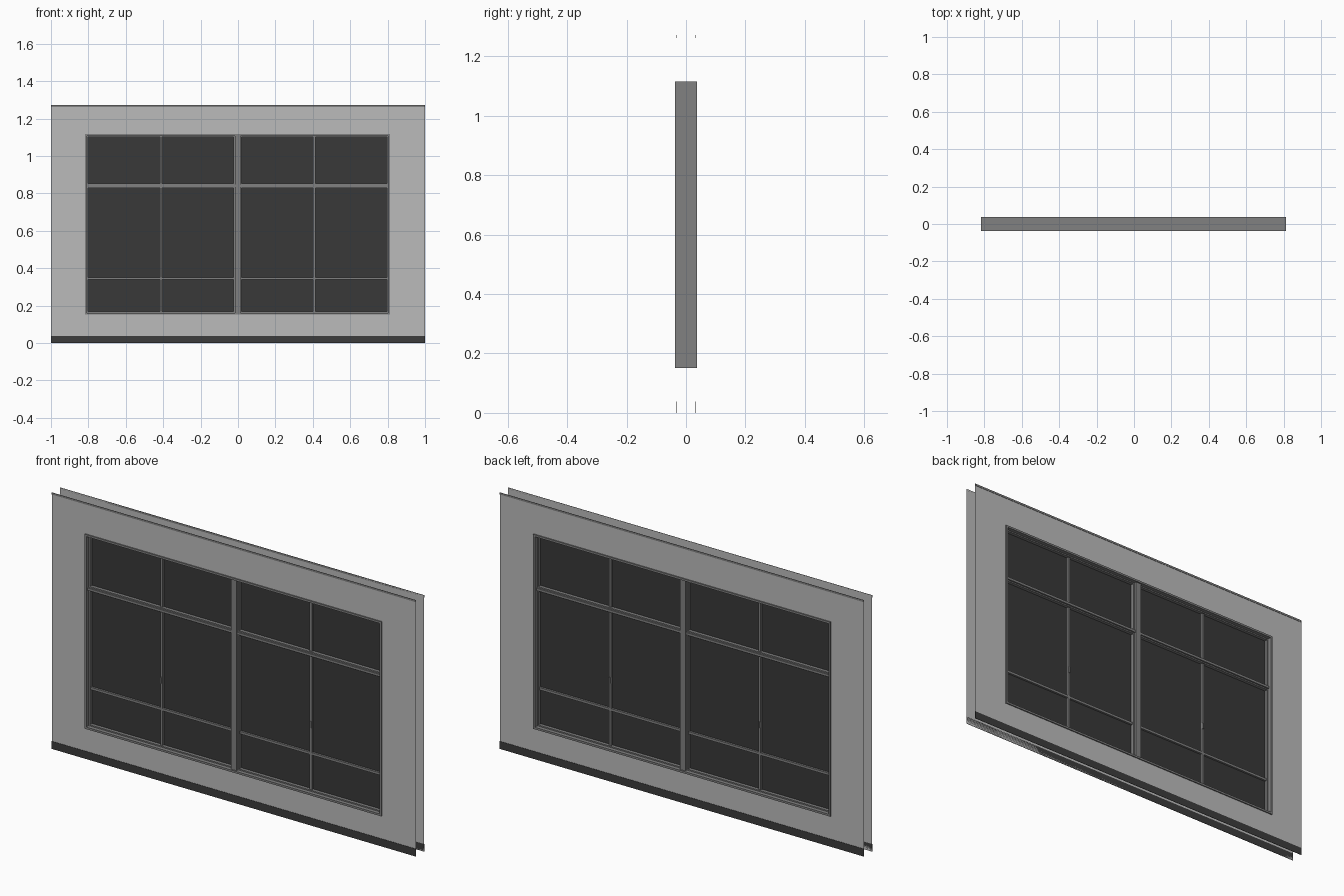
import bpy
import bmesh
from mathutils import Matrix, Vector

if "Cube" in bpy.data.objects:
    bpy.data.objects.remove(bpy.data.objects["Cube"])


def material(name, v):
    m = bpy.data.materials.new(name)
    m.diffuse_color = (v, v, v, 1)
    m.use_nodes = True
    m.node_tree.nodes["Principled BSDF"].inputs["Base Color"].default_value = m.diffuse_color
    return m


WALL = material("wall_grey", 0.50)
FRAME = material("frame_grey", 0.22)
GLASS = material("dark_glass", 0.04)
BASE = material("dark_base", 0.045)


def finish(name, bm, mat):
    mesh = bpy.data.meshes.new(name)
    bm.to_mesh(mesh)
    bm.free()
    mesh.materials.append(mat)
    obj = bpy.data.objects.new(name, mesh)
    bpy.context.collection.objects.link(obj)
    return obj


def add_box(bm, x0, x1, y0, y1, z0, z1):
    c = Vector(((x0 + x1) / 2, (y0 + y1) / 2, (z0 + z1) / 2))
    size = Vector((x1 - x0, y1 - y0, z1 - z0))
    bmesh.ops.create_cube(bm, size=1, matrix=Matrix.Translation(c) @ Matrix.Diagonal(size.to_4d()))


def add_ring(bm, x0, x1, z0, z1, w, d):
    """Rectangular border of width w and half depth d."""
    add_box(bm, x0, x0 + w, -d, d, z0, z1)
    add_box(bm, x1 - w, x1, -d, d, z0, z1)
    add_box(bm, x0 + w, x1 - w, -d, d, z0, z0 + w)
    add_box(bm, x0 + w, x1 - w, -d, d, z1 - w, z1)


H = 1.272                      # wall height
SKIN = 0.0315                  # wall skin offset from the centre
CX = -0.002                    # window centre
L, R = CX - 0.815, CX + 0.815  # window opening
Z0, Z1 = 0.151, 1.116
RAIL = 0.841                   # transom centre height

# Two open wall skins with a window opening, plus base and top strips
for side, s in (("front", -1), ("back", 1)):
    bm = bmesh.new()
    xs, zs = (-1, L, R, 1), (0, Z0, Z1, H)
    grid = [[bm.verts.new((x, s * SKIN, z)) for x in xs] for z in zs]
    for j in range(3):
        for i in range(3):
            if (i, j) != (1, 1):
                quad = [grid[j][i], grid[j][i + 1], grid[j + 1][i + 1], grid[j + 1][i]]
                bm.faces.new(quad if s < 0 else quad[::-1])
    finish(side + "_wall", bm, WALL)

    y0, y1 = sorted((s * SKIN, s * (SKIN + 0.0015)))
    for name, a, b, mat in (("baseboard", 0, 0.038, BASE), ("top_strip", H - 0.01, H, FRAME)):
        bm = bmesh.new()
        add_box(bm, -1, 1, y0, y1, a, b)
        finish(side + "_" + name, bm, mat)

# Outer frame, centre post and transom
bm = bmesh.new()
add_ring(bm, L, R, Z0, Z1, 0.010, 0.037)
add_box(bm, CX - 0.015, CX + 0.015, -0.03, 0.03, Z0 + 0.01, Z1 - 0.01)
for a, b in ((L + 0.01, CX - 0.015), (CX + 0.015, R - 0.01)):
    add_box(bm, a, b, -0.026, 0.026, RAIL - 0.006, RAIL + 0.006)
finish("window_frame", bm, FRAME)

# Sashes, glazing bars, glass and latches for each half
for side, a, b in (("left", L + 0.01, CX - 0.015), ("right", CX + 0.015, R - 0.01)):
    mid = CX + (-0.41 if side == "left" else 0.41)
    sash, glass, latch = bmesh.new(), bmesh.new(), bmesh.new()
    for z0, z1 in ((Z0 + 0.01, RAIL - 0.006), (RAIL + 0.006, Z1 - 0.01)):
        add_ring(sash, a, b, z0, z1, 0.006, 0.018)
        add_box(sash, mid - 0.006, mid + 0.006, -0.012, 0.012, z0 + 0.006, z1 - 0.006)
        add_box(glass, a + 0.006, b - 0.006, -0.002, 0.002, z0 + 0.006, z1 - 0.006)
    for x0, x1 in ((a + 0.006, mid - 0.006), (mid + 0.006, b - 0.006)):
        add_box(sash, x0, x1, -0.012, 0.012, 0.339, 0.351)
    add_box(latch, mid - 0.004, mid + 0.004, -0.016, 0.016, 0.475, 0.505)
    finish(side + "_sash", sash, FRAME)
    finish(side + "_glass", glass, GLASS)
    finish(side + "_latch", latch, FRAME)
